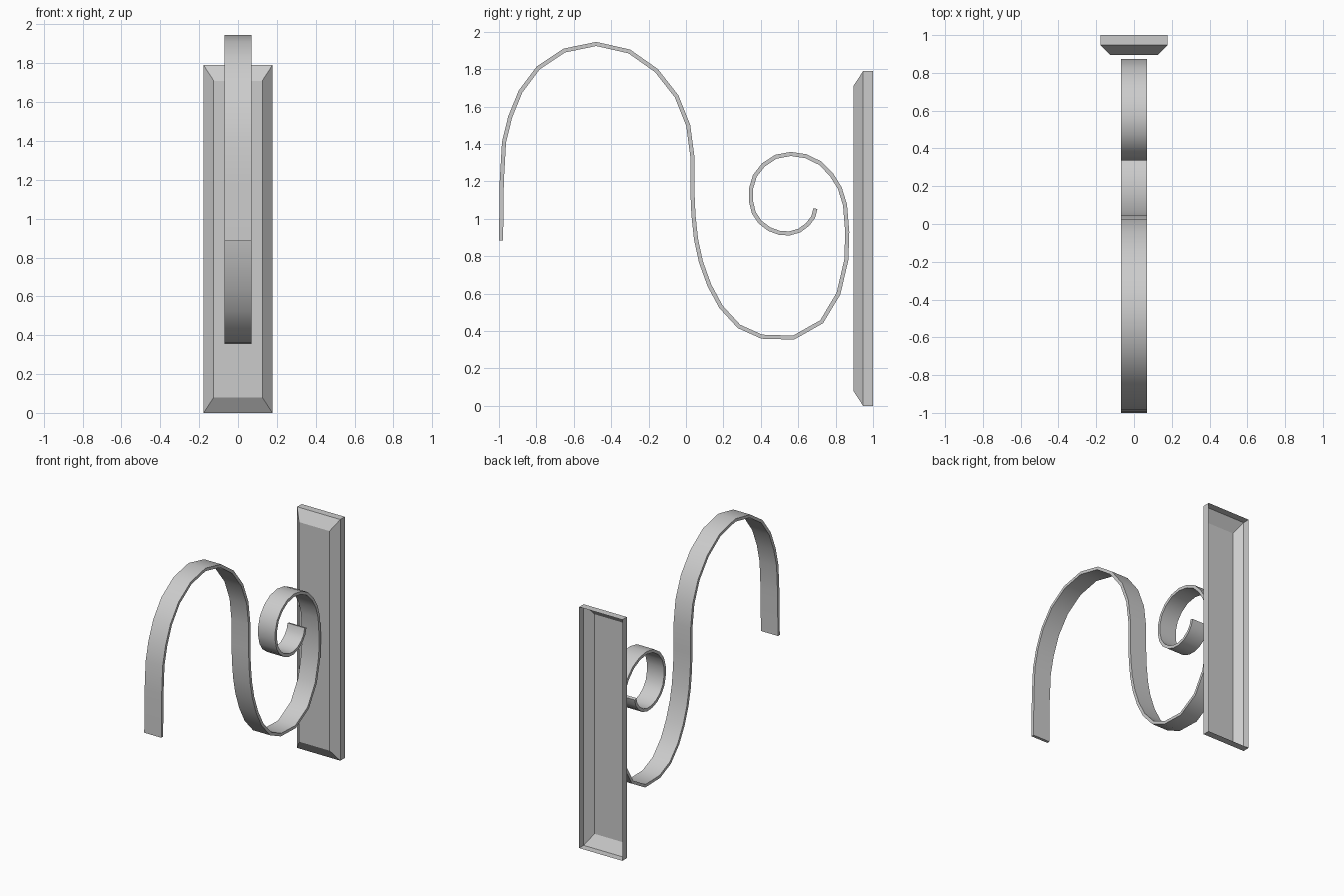
import bpy, bmesh
from mathutils import Vector

if "Cube" in bpy.data.objects:
    bpy.data.objects.remove(bpy.data.objects["Cube"])


def make_object(name, bm):
    mesh = bpy.data.meshes.new(name)
    bm.to_mesh(mesh)
    bm.free()
    obj = bpy.data.objects.new(name, mesh)
    bpy.context.collection.objects.link(obj)
    return obj


def bridge(bm, a, b):
    n = len(a)
    for i in range(n):
        j = (i + 1) % n
        bm.faces.new((a[i], a[j], b[j], b[i]))


# Wall plate: bevelled front, open hollow back
bm = bmesh.new()
rings = []
for y, hx, z0, z1 in ((1.0, 0.177, 0, 1.79), (0.947, 0.177, 0, 1.79), (0.895, 0.125, 0.08, 1.71)):
    rings.append([bm.verts.new((x, y, z)) for x, z in ((-hx, z0), (hx, z0), (hx, z1), (-hx, z1))])
bridge(bm, rings[0], rings[1])
bridge(bm, rings[1], rings[2])
bm.faces.new(rings[2])
bmesh.ops.recalc_face_normals(bm, faces=bm.faces)
plate = make_object("wall_plate", bm)
# the front face must look towards -y
if max(plate.data.polygons, key=lambda p: p.area * abs(p.normal.y)).normal.y > 0:
    plate.data.flip_normals()

# Scroll strap: centre line in (y, z), from the free end to the inner curl
path = [Vector(p) for p in (
    (-.989, .885), (-.985, 1.2), (-.973, 1.41), (-.94, 1.545), (-.885, 1.68), (-.79, 1.807),
    (-.65, 1.9), (-.48, 1.935), (-.303, 1.895), (-.158, 1.793), (-.05, 1.655), (.012, 1.5),
    (.034, 1.335), (.034, 1.155), (.04, 1.02), (.054, .89), (.08, .77), (.125, .645),
    (.187, .53), (.283, .425), (.405, .37), (.575, .365), (.725, .45), (.815, .6),
    (.857, .78), (.862, .93), (.85, 1.075), (.822, 1.165), (.777, 1.237), (.717, 1.298),
    (.64, 1.335), (.56, 1.347), (.48, 1.332), (.413, 1.288), (.368, 1.23), (.347, 1.16),
    (.347, 1.096), (.362, 1.033), (.395, .983), (.445, .945), (.5, .925), (.553, .922),
    (.605, .937), (.65, .97), (.68, 1.01), (.692, 1.055))]
HALF_W, HALF_T = 0.07, 0.011

bm = bmesh.new()
sections = []
for i, p in enumerate(path):
    d_in = (p - path[max(i - 1, 0)]).normalized()
    d_out = (path[min(i + 1, len(path) - 1)] - p).normalized()
    t = (d_in + d_out).normalized()
    n = Vector((-t.y, t.x)) * HALF_T
    a, b = p + n, p - n
    sections.append([bm.verts.new(v) for v in (
        (-HALF_W, a.x, a.y), (HALF_W, a.x, a.y), (HALF_W, b.x, b.y), (-HALF_W, b.x, b.y))])
for s, e in zip(sections, sections[1:]):
    bridge(bm, s, e)
bm.faces.new(sections[0])
bm.faces.new(sections[-1])
bmesh.ops.recalc_face_normals(bm, faces=bm.faces)
strap = make_object("scroll_strap", bm)
bpy.context.view_layer.objects.active = strap
strap.select_set(True)
bpy.ops.object.shade_smooth_by_angle(angle=0.6)
